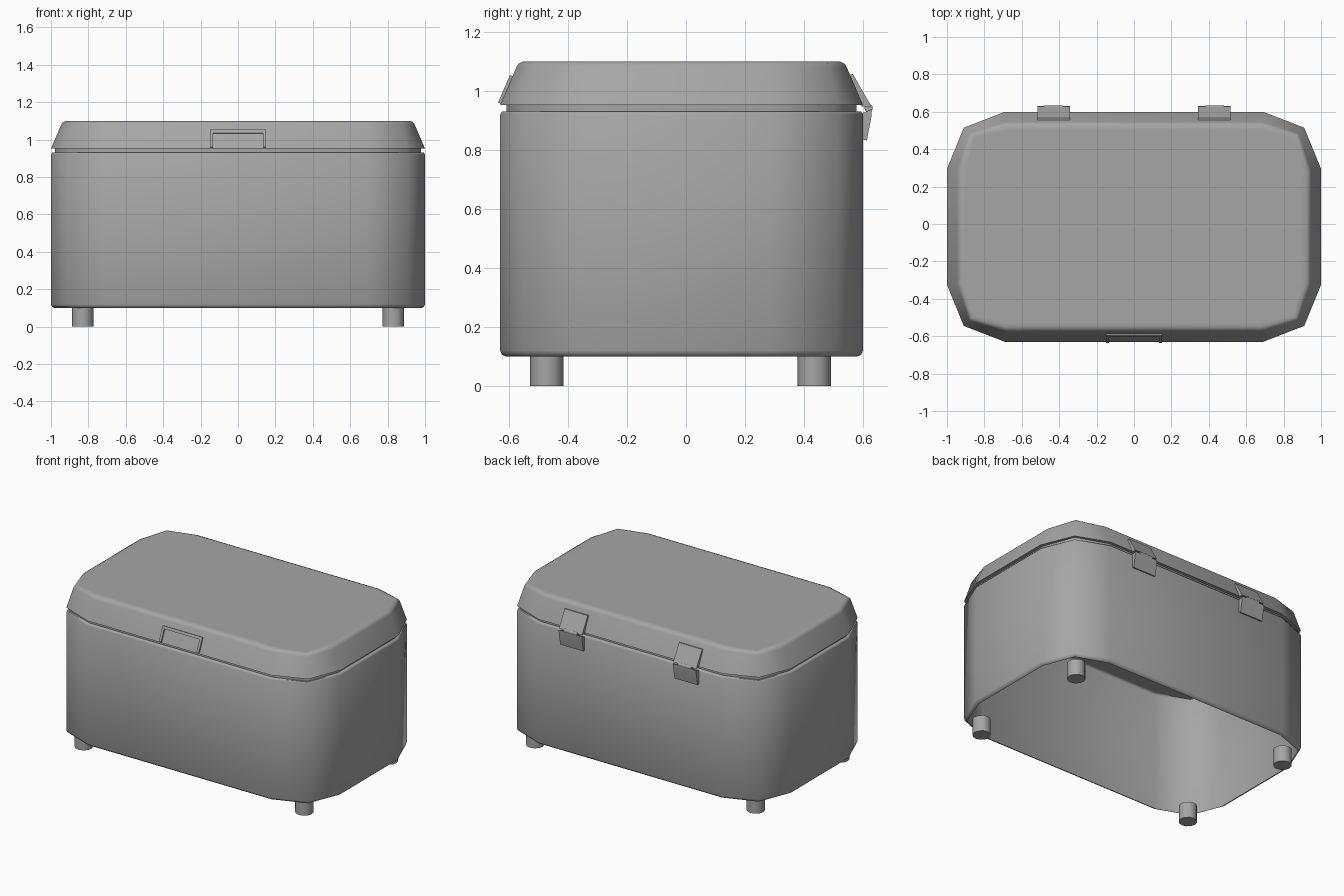
import bpy, bmesh, math

cube = bpy.data.objects.get("Cube")
if cube:
    bpy.data.objects.remove(cube, do_unlink=True)

grey = bpy.data.materials.new("plain grey")
grey.use_nodes = True
grey.diffuse_color = (0.38, 0.38, 0.38, 1)
grey.node_tree.nodes["Principled BSDF"].inputs["Base Color"].default_value = grey.diffuse_color

CENTRE_Y = -0.015
HALF_Y = 0.615


def finish(name, bm, angle=60, recalc=True):
    if recalc:
        bmesh.ops.recalc_face_normals(bm, faces=bm.faces)
    mesh = bpy.data.meshes.new(name)
    bm.to_mesh(mesh)
    bm.free()
    mesh.materials.append(grey)
    obj = bpy.data.objects.new(name, mesh)
    bpy.context.collection.objects.link(obj)
    bpy.ops.object.select_all(action="DESELECT")
    obj.select_set(True)
    bpy.context.view_layer.objects.active = obj
    bpy.ops.object.shade_smooth_by_angle(angle=math.radians(angle))
    return obj


def outline(d):
    """Rounded rectangle with three points per corner, inset by d."""
    q = [(1 - d, 0.31 - 0.1 * d), (0.91 - 0.55 * d, 0.53 - 0.55 * d), (0.69 - 0.1 * d, HALF_Y - d)]
    half = q + [(-x, y) for x, y in reversed(q)]
    return half + [(-x, -y) for x, y in half]


def loft(name, rings, cap_start=False, cap_end=False):
    """Stack inset outlines given as (inset, height)."""
    bm = bmesh.new()
    loops = [[bm.verts.new((x, y + CENTRE_Y, z)) for x, y in outline(d)] for d, z in rings]
    for a, b in zip(loops, loops[1:]):
        for i in range(len(a)):
            j = (i + 1) % len(a)
            bm.faces.new((a[i], a[j], b[j], b[i]))
    if cap_start:
        bm.faces.new(loops[0][::-1])
    if cap_end:
        bm.faces.new(loops[-1])
    return finish(name, bm, recalc=False)


def prism(name, profile, x0, x1):
    """Extrude a (y, z) profile along x."""
    bm = bmesh.new()
    face = bm.faces.new([bm.verts.new((x0, y, z)) for y, z in profile])
    out = bmesh.ops.extrude_face_region(bm, geom=[face])["geom"]
    moved = [v for v in out if isinstance(v, bmesh.types.BMVert)]
    bmesh.ops.translate(bm, verts=moved, vec=(x1 - x0, 0, 0))
    return finish(name, bm, 30)


def cylinder(name, radius, depth, location, along_x=False, sides=12):
    bm = bmesh.new()
    bmesh.ops.create_cone(bm, cap_ends=True, segments=sides, radius1=radius, radius2=radius, depth=depth)
    obj = finish(name, bm, 40)
    obj.location = location
    if along_x:
        obj.rotation_euler.y = math.pi / 2
    return obj


# Open-bottomed body shell with softened rims
loft("body", [(0.02, 0.10), (0.006, 0.106), (0, 0.12), (0, 0.92), (0.006, 0.93), (0.022, 0.93)])

# Lid with a recessed neck, sloping sides and a flat underside
loft("lid", [(0.022, 0.93), (0.022, 0.952), (0, 0.952), (0.055, 1.08),
             (0.062, 1.092), (0.078, 1.10), (0.1, 1.10)], cap_start=True, cap_end=True)


def lid_front(z, out):
    """Point on the sloping lid front, pushed outwards."""
    return (CENTRE_Y - HALF_Y + (z - 0.952) * 0.43 - out, z + out * 0.43)


def frame_bar(name, z0, z1, x0, x1):
    prism(name, [lid_front(z0, -0.005), lid_front(z0, 0.009),
                 lid_front(z1, 0.009), lid_front(z1, -0.005)], x0, x1)


# Raised frame around the front grip
frame_bar("grip_frame_top", 1.033, 1.05, -0.15, 0.15)
frame_bar("grip_frame_right", 0.957, 1.033, -0.15, -0.133)
frame_bar("grip_frame_left", 0.957, 1.033, 0.133, 0.15)

# Two back hinges
for side, x in (("right", -0.43), ("left", 0.43)):
    prism("hinge_upper_plate_" + side,
          [(0.55, 1.055), (0.566, 1.057), (0.628, 0.948), (0.595, 0.948)], x - 0.087, x + 0.087)
    prism("hinge_lower_plate_" + side,
          [(0.598, 0.925), (0.63, 0.938), (0.629, 0.915), (0.613, 0.832), (0.598, 0.836)],
          x - 0.087, x + 0.087)
    cylinder("hinge_pin_" + side, 0.014, 0.1, (x, 0.619, 0.942), along_x=True)

# Four short feet
for side, x in (("right", -0.83), ("left", 0.83)):
    for end, y in (("front", -0.472), ("back", 0.435)):
        cylinder(f"{end}_{side}_foot", 0.057, 0.11, (x, y, 0.055))
